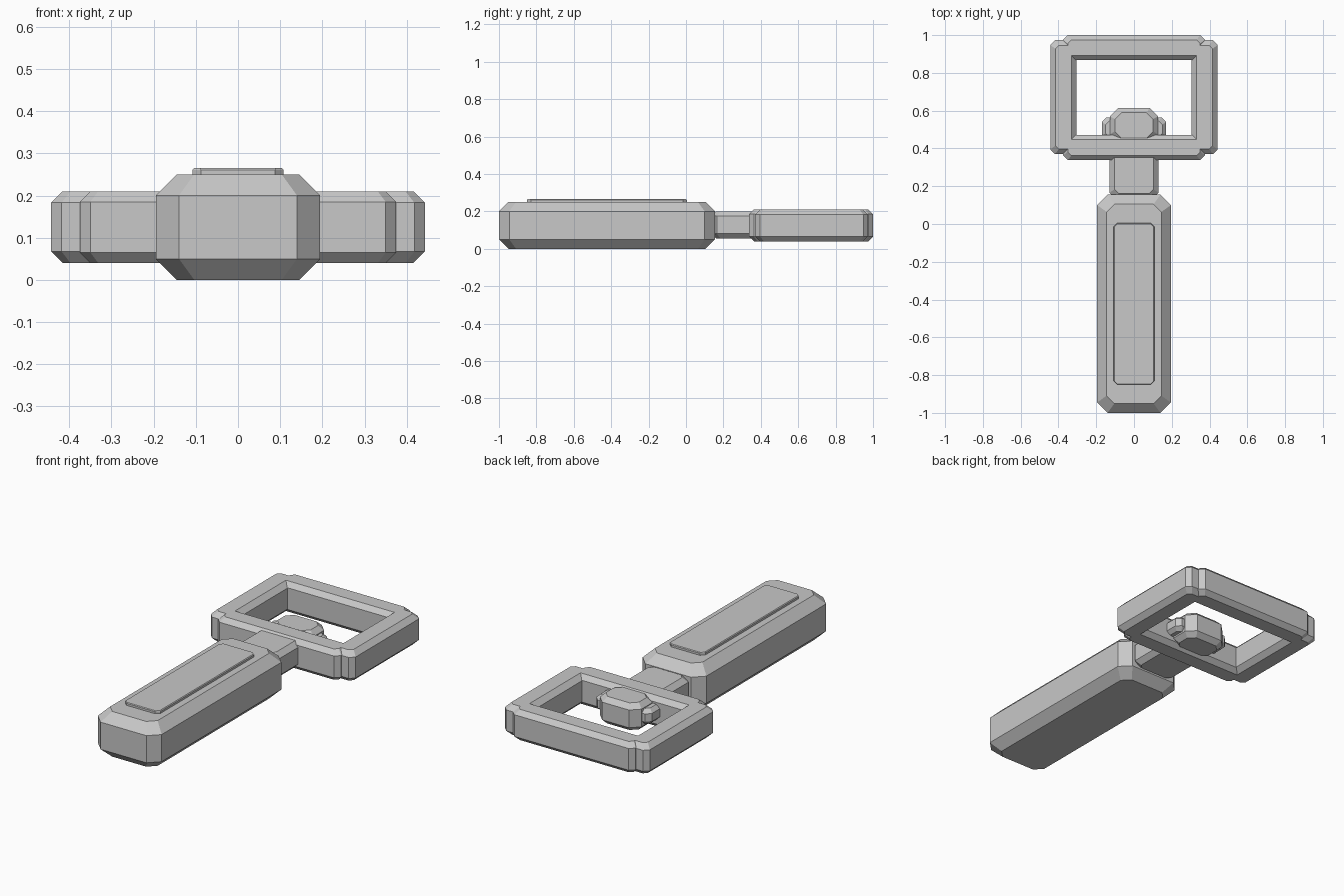
import bpy, bmesh

cube = bpy.data.objects.get("Cube")
if cube:
    bpy.data.objects.remove(cube, do_unlink=True)

grey = bpy.data.materials.new("plain grey")
grey.use_nodes = True
colour = (0.58, 0.58, 0.58, 1)
grey.diffuse_color = colour
grey.node_tree.nodes["Principled BSDF"].inputs["Base Color"].default_value = colour


def outline(x, y, inset, cut):
    """Rectangle with its four corners cut off, counter-clockwise."""
    x0, x1, y0, y1 = x[0] + inset, x[1] - inset, y[0] + inset, y[1] - inset
    return [(x0 + cut, y0), (x1 - cut, y0), (x1, y0 + cut), (x1, y1 - cut),
            (x1 - cut, y1), (x0 + cut, y1), (x0, y1 - cut), (x0, y0 + cut)]


def block(name, x, y, z, bevel, cut):
    """Flat-faced block with chamfered rims and cut corners."""
    bm = bmesh.new()
    levels = [(z[0], bevel), (z[0] + bevel, 0), (z[1] - bevel, 0), (z[1], bevel)]
    rings = []
    for height, inset in levels:
        c = cut * 0.75 if inset else cut
        rings.append([bm.verts.new((px, py, height)) for px, py in outline(x, y, inset, c)])
    for low, high in zip(rings, rings[1:]):
        for i in range(8):
            j = (i + 1) % 8
            bm.faces.new((low[i], low[j], high[j], high[i]))
    bm.faces.new(rings[0][::-1])
    bm.faces.new(rings[-1])
    mesh = bpy.data.meshes.new(name)
    bm.to_mesh(mesh)
    bm.free()
    mesh.materials.append(grey)
    obj = bpy.data.objects.new(name, mesh)
    bpy.context.collection.objects.link(obj)
    return obj


# Handle and its raised grip panel
block("handle", (-0.195, 0.195), (-1, 0.155), (0, 0.25), 0.05, 0.055)
block("grip_panel", (-0.108, 0.108), (-0.85, 0.005), (0.235, 0.265), 0.004, 0.02)

# Neck between handle and frame
block("neck", (-0.13, 0.13), (0.135, 0.4), (0.055, 0.2), 0.026, 0.03)

# Rectangular frame from four overlapping bars
frame_z = (0.04, 0.21)
for name, y in (("front_bar", (0.338, 0.472)), ("back_bar", (0.868, 1))):
    block(name, (-0.375, 0.375), y, frame_z, 0.025, 0.025)
for name, x in (("left_bar", (0.305, 0.443)), ("right_bar", (-0.443, -0.305))):
    block(name, x, (0.37, 0.973), frame_z, 0.027, 0.025)

# Knob inside the frame with a small tab on each side
block("knob", (-0.127, 0.127), (0.43, 0.615), (0.055, 0.205), 0.026, 0.045)
for name, x in (("left_tab", (0.08, 0.17)), ("right_tab", (-0.17, -0.08))):
    block(name, x, (0.44, 0.565), (0.09, 0.175), 0.02, 0.025)
